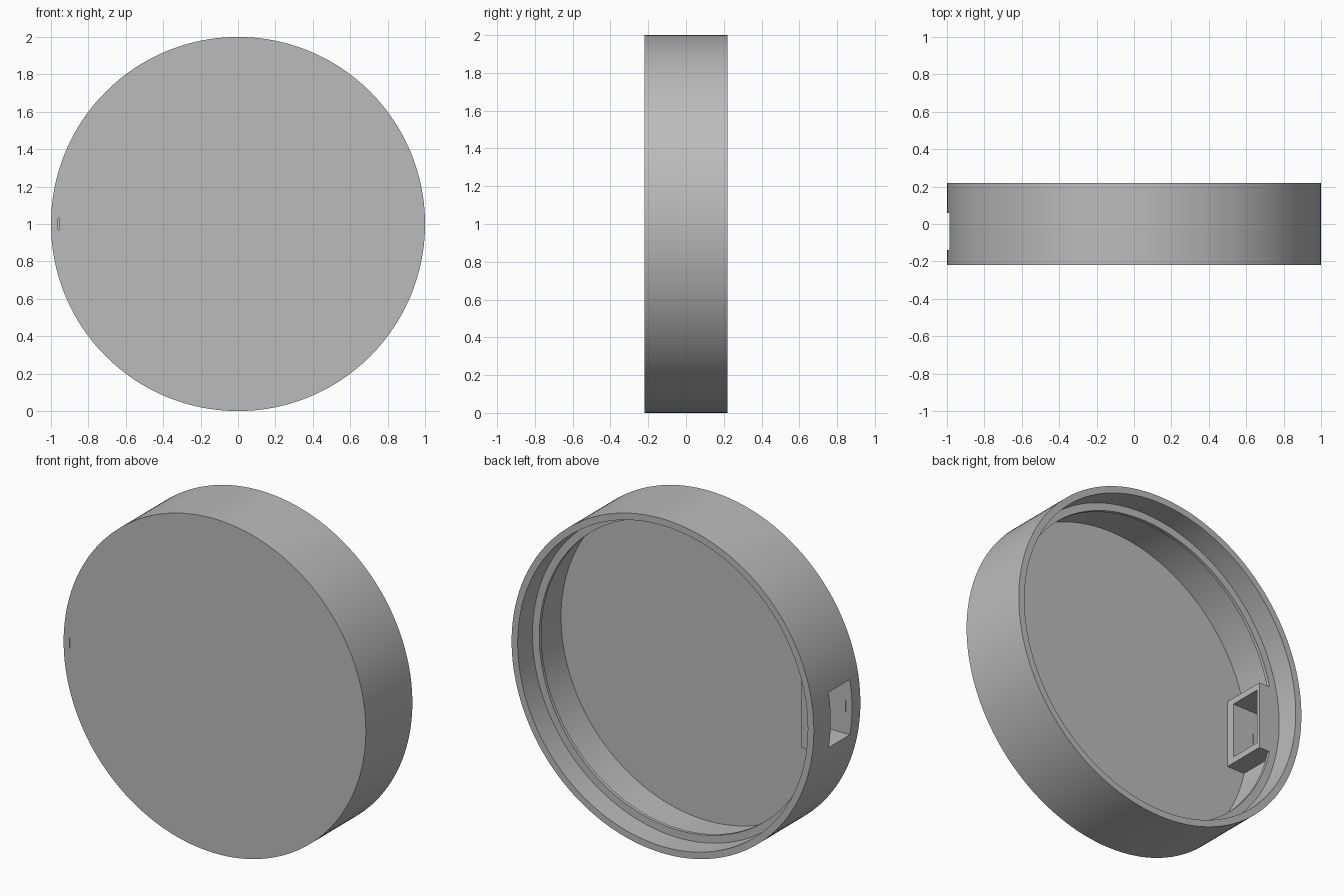
import bpy, bmesh
from math import tau, radians
from mathutils import Vector, Matrix

if "Cube" in bpy.data.objects:
    bpy.data.objects.remove(bpy.data.objects["Cube"], do_unlink=True)

SEGMENTS = 160

grey = bpy.data.materials.new("plain_grey")
grey.use_nodes = True
colour = (0.5, 0.5, 0.5, 1)
grey.diffuse_color = colour
grey.node_tree.nodes["Principled BSDF"].inputs["Base Color"].default_value = colour


def add_object(name, bm):
    bmesh.ops.recalc_face_normals(bm, faces=bm.faces[:])
    mesh = bpy.data.meshes.new(name)
    bm.to_mesh(mesh)
    bm.free()
    mesh.materials.append(grey)
    obj = bpy.data.objects.new(name, mesh)
    bpy.context.collection.objects.link(obj)
    return obj


def add_box(name, low, high):
    low, high = Vector(low), Vector(high)
    bm = bmesh.new()
    matrix = Matrix.Translation((low + high) / 2) @ Matrix.Diagonal((*(high - low), 1))
    bmesh.ops.create_cube(bm, size=1, matrix=matrix)
    return add_object(name, bm)


def combine(target, tool, operation):
    mod = target.modifiers.new(operation.lower(), 'BOOLEAN')
    mod.object, mod.operation, mod.solver = tool, operation, 'EXACT'
    bpy.context.view_layer.objects.active = target
    bpy.ops.object.modifier_apply(modifier=mod.name)
    bpy.data.objects.remove(tool, do_unlink=True)


# Round shell: (radius, y) profile with floor, wall and thin inner lip
profile = [(0, -.22), (1, -.22), (1, .22), (.96, .22), (.96, .08),
           (.915, .08), (.915, .06), (.96, .06), (.96, -.19), (0, -.19)]
bm = bmesh.new()
points = [bm.verts.new((r, y, 1)) for r, y in profile]
edges = [bm.edges.new(pair) for pair in zip(points, points[1:])]
bmesh.ops.spin(bm, geom=points + edges, cent=(0, 0, 1), axis=(0, 1, 0),
               angle=tau, steps=SEGMENTS, use_duplicate=False)
bmesh.ops.remove_doubles(bm, verts=bm.verts[:], dist=1e-4)
bmesh.ops.dissolve_limit(bm, angle_limit=radians(0.5),
                         verts=bm.verts[:], edges=bm.edges[:])
shell = add_object("round_shell", bm)

# Port housing on the inner wall, then its opening and the narrow slit
combine(shell, add_box("port_housing", (-.97, -.205, .797), (-.82, .08, 1.203)), 'UNION')
combine(shell, add_box("port_opening", (-1.1, -.14, .835), (-.7, .06, 1.165)), 'DIFFERENCE')
combine(shell, add_box("slit", (-.962, -.3, .968), (-.958, -.1, 1.032)), 'DIFFERENCE')

bpy.ops.object.select_all(action='DESELECT')
shell.select_set(True)
bpy.context.view_layer.objects.active = shell
bpy.ops.object.shade_smooth_by_angle(angle=radians(30))
